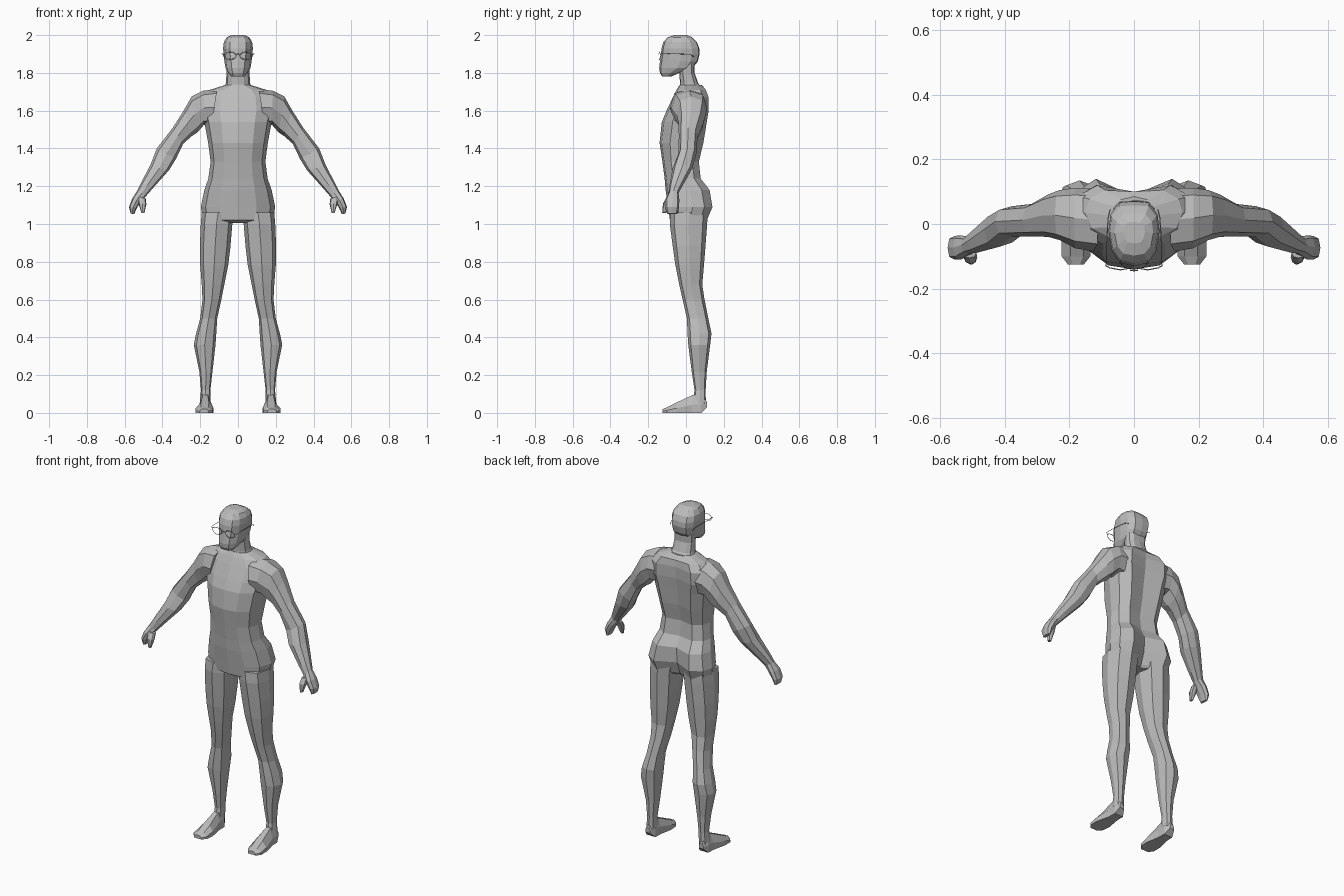
import bpy, bmesh, math
from mathutils import Vector

grey = bpy.data.materials.new("plain grey")
grey.diffuse_color = (0.5, 0.5, 0.5, 1)


def loft(name, rings, mirror=False):
    """Skin a list of equal-length point rings and cap both ends."""
    bm = bmesh.new()
    rows = [[bm.verts.new(p) for p in r] for r in rings]
    n = len(rows[0])
    for a, b in zip(rows, rows[1:]):
        for i in range(n):
            j = (i + 1) % n
            bm.faces.new((a[i], a[j], b[j], b[i]))
    bm.faces.new(rows[0])
    bm.faces.new(rows[-1])
    bmesh.ops.recalc_face_normals(bm, faces=bm.faces[:])
    mesh = bpy.data.meshes.new(name)
    bm.to_mesh(mesh)
    bm.free()
    return add(name, mesh, mirror)


def add(name, data, mirror=False):
    ob = bpy.data.objects.new(name, data)
    bpy.context.collection.objects.link(ob)
    data.materials.append(grey)
    if mirror:
        ob.modifiers.new("Mirror", 'MIRROR').use_mirror_merge = False
    return ob


def body_ring(z, w, yf, yb, spine, fw=0.5, bw=0.6):
    """Symmetric horizontal section: flat front, full sides, hollow spine."""
    d = yb - yf
    half = [(fw * w, yf + .05 * d), (.87 * w, yf + .24 * d), (w, yf + .55 * d),
            (.92 * w, yb - .18 * d), (bw * w, yb)]
    pts = [(0, yf)] + half + [(0, spine)] + [(-x, y) for x, y in half[::-1]]
    return [Vector((x, y, z)) for x, y in pts]


def limb_ring(a, b, yf, yb, k=0.76):
    """Eight-sided section between two (x, z) points, with a depth in y."""
    a, b = Vector((a[0], 0, a[1])), Vector((b[0], 0, b[1]))
    mid, half = (a + b) / 2, (b - a) / 2
    ym, yh = (yf + yb) / 2, (yb - yf) / 2
    uv = [(1, 0), (k, k), (0, 1), (-k, k), (-1, 0), (-k, -k), (0, -1), (k, -k)]
    return [mid + half * u + Vector((0, ym + yh * v, 0)) for u, v in uv]


# torso: height, half width, front, back, spine
loft("torso", [body_ring(*r) for r in [
    (1.005, .05, -.06, .06, .05),
    (1.02, .185, -.085, .11, .06),
    (1.09, .197, -.095, .14, .085),
    (1.18, .178, -.108, .125, .09),
    (1.24, .157, -.113, .078, .06),
    (1.33, .145, -.125, .068, .05),
    (1.43, .158, -.14, .092, .07),
    (1.54, .178, -.128, .11, .085),
    (1.60, .195, -.103, .12, .095),
    (1.67, .19, -.07, .12, .10),
    (1.71, .15, -.05, .105, .10),
    (1.735, .07, -.035, .075, .085)]])

# neck
loft("neck", [body_ring(*r) for r in [
    (1.70, .08, -.035, .10, .10), (1.745, .064, -.032, .06, .065),
    (1.80, .061, -.035, .042, .045), (1.86, .06, -.04, .045, .045)]])

# head: height, half width, front, back, middle back, front width
loft("head", [body_ring(*r) for r in [
    (1.782, .036, -.127, -.075, -.075, .7),
    (1.80, .052, -.138, -.035, -.035, .55),
    (1.825, .066, -.142, .03, .035, .5),
    (1.86, .072, -.138, .058, .062, .5),
    (1.90, .076, -.132, .068, .072, .55),
    (1.93, .079, -.13, .066, .07, .55),
    (1.963, .075, -.12, .055, .058, .55),
    (1.988, .06, -.098, .03, .033, .55),
    (2.0, .034, -.06, .005, .006, .6)]])

# legs: height, inner x, outer x, front, back
loft("leg", [limb_ring((xi, z), (xo, z), yf, yb) for z, xi, xo, yf, yb in [
    (1.06, .02, .192, -.085, .115),
    (1.0, .03, .197, -.086, .112),
    (.88, .04, .202, -.07, .103),
    (.78, .052, .20, -.056, .095),
    (.68, .072, .192, -.036, .086),
    (.60, .088, .188, -.018, .098),
    (.50, .11, .20, .005, .118),
    (.42, .115, .222, .008, .135),
    (.36, .119, .234, .012, .128),
    (.22, .135, .205, .03, .11),
    (.12, .146, .196, .045, .104),
    (.05, .146, .203, .035, .105)]], True)

# feet: sections from heel to toe
feet = [(.11, .163, .193, .03, .06), (.08, .146, .204, 0, .10), (.035, .146, .205, 0, .095),
        (-.05, .131, .224, 0, .055), (-.10, .135, .224, 0, .03), (-.125, .155, .205, 0, .02)]
loft("foot", [[(xi, y, z0), (xo, y, z0), (xo, y, z0 + .45 * (z1 - z0)),
               (xo - .3 * (xo - xi), y, z1), (xi + .25 * (xo - xi), y, z1),
               (xi, y, z0 + .5 * (z1 - z0))] for y, xi, xo, z0, z1 in feet], True)

# arms running into the fingers: upper edge, lower edge, front, back
loft("arm", [limb_ring(*r) for r in [
    ((.11, 1.715), (.14, 1.52), -.085, .11),
    ((.185, 1.705), (.18, 1.525), -.075, .112),
    ((.245, 1.675), (.215, 1.485), -.05, .105),
    ((.285, 1.605), (.245, 1.465), -.04, .092),
    ((.345, 1.51), (.29, 1.425), -.038, .062),
    ((.43, 1.40), (.328, 1.345), -.04, .055),
    ((.465, 1.31), (.365, 1.285), -.07, .035),
    ((.515, 1.215), (.45, 1.19), -.088, -.018),
    ((.535, 1.175), (.485, 1.15), -.092, -.04),
    ((.56, 1.135), (.512, 1.12), -.11, -.035),
    ((.577, 1.09), (.535, 1.085), -.11, -.037),
    ((.568, 1.055), (.55, 1.052), -.10, -.045)]], True)

# thumbs
loft("thumb", [limb_ring(*r) for r in [
    ((.53, 1.145), (.488, 1.135), -.105, -.07),
    ((.527, 1.11), (.485, 1.105), -.122, -.085),
    ((.512, 1.06), (.496, 1.057), -.126, -.105)]], True)


def wire(name, paths):
    """Thin tube through each (points, closed) path."""
    cu = bpy.data.curves.new(name, 'CURVE')
    cu.dimensions = '3D'
    cu.bevel_depth, cu.bevel_resolution = .0018, 0
    for pts, closed in paths:
        s = cu.splines.new('POLY')
        s.points.add(len(pts) - 1)
        for p, co in zip(s.points, pts):
            p.co = (*co, 1)
        s.use_cyclic_u = closed
    return add(name, cu)


# glasses: two rims, a bridge and two temples
paths = [([(-.012, -.143, 1.897), (0, -.145, 1.901), (.012, -.143, 1.897)], False)]
for s in (-1, 1):
    rim = [(s * (.042 + .032 * math.cos(t)), -.142 + .006 * abs(math.cos(t)),
            1.891 + .02 * math.sin(t)) for t in [i * math.tau / 12 for i in range(12)]]
    temple = [(s * .073, -.137, 1.897), (s * .086, -.13, 1.902), (s * .085, -.06, 1.902),
              (s * .08, .02, 1.898), (s * .074, .045, 1.885)]
    paths += [(rim, True), (temple, False)]
wire("glasses", paths)
